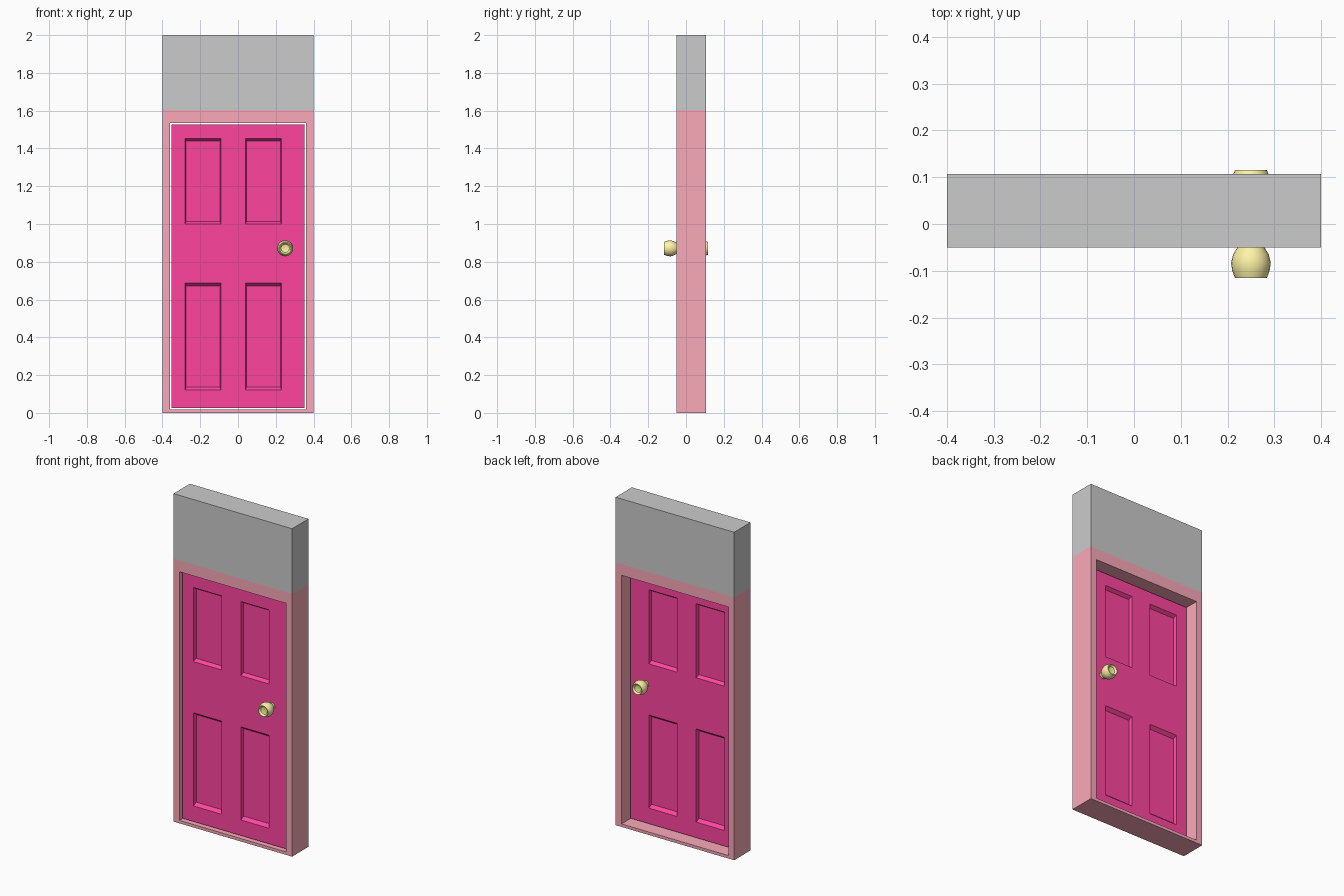
import bpy, bmesh, math
from mathutils import Vector

if "Cube" in bpy.data.objects:
    bpy.data.objects.remove(bpy.data.objects["Cube"])

Y0, Y1 = -0.05, 0.107          # wall front and back
HALF = 0.03                    # half the door thickness


def material(name, rgb):
    m = bpy.data.materials.new(name)
    m.diffuse_color = (*rgb, 1)
    m.use_nodes = True
    m.node_tree.nodes["Principled BSDF"].inputs["Base Color"].default_value = m.diffuse_color
    return m


def finish(name, bm, mat=None, mirror_y=False):
    bmesh.ops.recalc_face_normals(bm, faces=bm.faces)
    me = bpy.data.meshes.new(name)
    bm.to_mesh(me)
    bm.free()
    ob = bpy.data.objects.new(name, me)
    bpy.context.collection.objects.link(ob)
    if mat:
        me.materials.append(mat)
    if mirror_y:
        mod = ob.modifiers.new("Mirror", 'MIRROR')
        mod.use_axis = (False, True, False)
    return ob


def grid(xs, zs, y, skip=()):
    """Flat grid of quads facing -y; cells in skip are left open."""
    bm = bmesh.new()
    v = [[bm.verts.new((x, y, z)) for z in zs] for x in xs]
    cells = {}
    for i in range(len(xs) - 1):
        for j in range(len(zs) - 1):
            if (i, j) not in skip:
                cells[i, j] = bm.faces.new((v[i][j], v[i + 1][j], v[i + 1][j + 1], v[i][j + 1]))
    return bm, cells


def extrude_to(bm, geom_faces, dy):
    r = bmesh.ops.extrude_face_region(bm, geom=geom_faces, use_keep_orig=True)
    vs = [g for g in r["geom"] if isinstance(g, bmesh.types.BMVert)]
    bmesh.ops.translate(bm, vec=(0, dy, 0), verts=vs)


red = material("door_red", (1.0, 0.06, 0.345))
pale_red = material("frame_red", (0.96, 0.40, 0.48))
brass = material("brass", (1.0, 0.91, 0.38))

# wall block above the door
bm, cells = grid([-0.4, 0.4], [1.603, 2.0], Y0)
extrude_to(bm, bm.faces[:], Y1 - Y0)
finish("upper_wall", bm)

# door frame with a through opening
bm, cells = grid([-0.4, -0.36, 0.36, 0.4], [0, 0.018, 1.534, 1.603], Y0, skip={(1, 1)})
extrude_to(bm, bm.faces[:], Y1 - Y0)
finish("door_frame", bm, pale_red)

# door leaf: front half with four sunken panels, mirrored to the back
bm, cells = grid([-0.353, -0.28, -0.09, 0.04, 0.23, 0.353],
                 [0.025, 0.12, 0.688, 1.0, 1.452, 1.527], -HALF)
rim = [e for e in bm.edges if e.is_boundary]
r = bmesh.ops.extrude_edge_only(bm, edges=rim)
for g in r["geom"]:
    if isinstance(g, bmesh.types.BMVert):
        g.co.y = 0
panels = [cells[i, j] for i in (1, 3) for j in (1, 3)]
for f in bmesh.ops.extrude_discrete_faces(bm, faces=panels)["faces"]:
    c = f.calc_center_median()
    for v in f.verts:
        v.co = c + (v.co - c) * 0.94 + Vector((0, 0.02, 0))
finish("door", bm, red, mirror_y=True)

# knobs: turned profile (radius, y) with a dished face, mirrored to the back
profile = [(0.02, -0.028), (0.02, -0.046), (0.029, -0.05), (0.038, -0.065),
           (0.0425, -0.083), (0.040, -0.1), (0.034, -0.116), (0.030, -0.116),
           (0.022, -0.106), (0.0, -0.1)]
bm = bmesh.new()
pts = [bm.verts.new((r, y, 0)) for r, y in profile]
edges = [bm.edges.new(p) for p in zip(pts, pts[1:])]
bmesh.ops.spin(bm, geom=pts + edges, cent=(0, 0, 0), axis=(0, 1, 0),
               angle=2 * math.pi, steps=20)
bmesh.ops.remove_doubles(bm, verts=bm.verts, dist=1e-4)
knob = finish("door_knobs", bm, brass, mirror_y=True)
knob.location = (0.25, 0, 0.871)
bpy.context.view_layer.objects.active = knob
knob.select_set(True)
bpy.ops.object.shade_smooth_by_angle(angle=math.radians(35))
